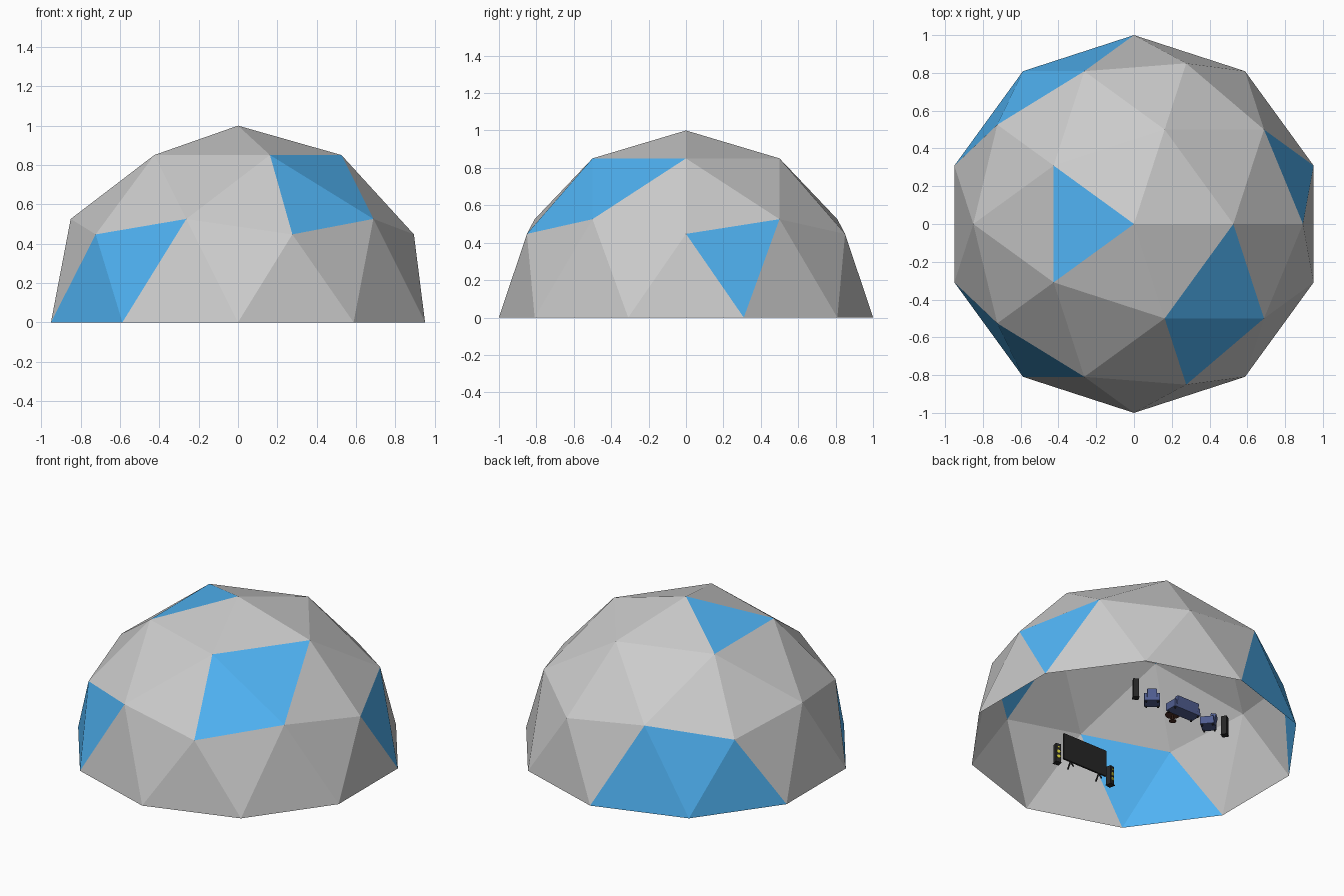
import bpy, bmesh
from math import sin, cos, radians
from mathutils import Matrix, Vector

if "Cube" in bpy.data.objects:
    bpy.data.objects.remove(bpy.data.objects["Cube"])


def material(name, rgb):
    m = bpy.data.materials.new(name)
    m.diffuse_color = (*rgb, 1)
    m.use_nodes = True
    m.node_tree.nodes["Principled BSDF"].inputs["Base Color"].default_value = m.diffuse_color
    return m


GLASS = material("blue_glass", (0.08, 0.45, 0.9))
FABRIC = material("navy_fabric", (0.08, 0.11, 0.28))
BLACK = material("black", (0.02, 0.02, 0.02))
YELLOW = material("yellow", (0.75, 0.7, 0.05))
WOOD = material("dark_wood", (0.08, 0.03, 0.02))


def finish(name, bm, mat=None, place=Matrix()):
    me = bpy.data.meshes.new(name)
    bm.to_mesh(me)
    bm.free()
    ob = bpy.data.objects.new(name, me)
    ob.matrix_world = place
    bpy.context.collection.objects.link(ob)
    if mat:
        me.materials.append(mat)
    return ob


def boxes(name, parts, mat, place=Matrix(), bevel=0):
    """Each part is (centre, size, tilt about x in degrees)."""
    bm = bmesh.new()
    for c, s, tilt in parts:
        bmesh.ops.create_cube(bm, size=1, matrix=Matrix.Translation(c)
                              @ Matrix.Rotation(radians(tilt), 4, 'X')
                              @ Matrix.Diagonal((*s, 1)))
    ob = finish(name, bm, mat, place)
    if bevel:
        mod = ob.modifiers.new("soft_edges", 'BEVEL')
        mod.width, mod.segments = bevel, 2
    return ob


def discs(name, parts, mat, place=Matrix(), axis='Z'):
    """Each part is (centre, radius, length)."""
    bm = bmesh.new()
    turn = Matrix.Rotation(radians(90), 4, 'X') if axis == 'Y' else Matrix()
    for c, r, h in parts:
        bmesh.ops.create_cone(bm, cap_ends=True, segments=20, radius1=r, radius2=r,
                              depth=h, matrix=Matrix.Translation(c) @ turn)
    return finish(name, bm, mat, place)


def at(x, y, angle=0):
    return Matrix.Translation((x, y, 0)) @ Matrix.Rotation(radians(angle), 4, 'Z')


# Geodesic dome: rings of a twice-divided icosahedron, addressed by ring and angle
RINGS = {'A': (0, 1), 'U': (0.5257, 0.8507), 'M': (0.8507, 0.5257),
         'L': (0.8944, 0.4472), 'B': (1, 0)}


def node(ring, a):
    r, z = RINGS[ring]
    return Vector((r * cos(radians(a)), r * sin(radians(a)), z))


faces = []
for k in range(5):
    a = 72 * k
    for tri in (("A", 0, "U", 0, "U", 72), ("U", 0, "M", 36, "U", 72),
                ("U", 0, "L", 0, "M", 36), ("U", 0, "M", -36, "L", 0),
                ("L", 0, "B", -18, "B", 18), ("M", 36, "B", 18, "B", 54),
                ("L", 0, "B", 18, "M", 36), ("M", -36, "B", -18, "L", 0)):
        faces.append([(tri[i], 0 if tri[i] == "A" else (a + tri[i + 1]) % 360)
                      for i in (0, 2, 4)])

# Glazed triangles, named by their corners
WINDOWS = [set(w.split()) for w in (
    "A0 U144 U216", "U288 U0 M324", "U288 L288 M324", "M36 L0 B18",
    "L216 B198 B234", "L216 M252 B234",
    "L144 B126 B162", "L144 M108 B126", "M108 B126 B90")]


def shell(name, glazed, mat=None):
    bm = bmesh.new()
    for f in faces:
        if ({r + str(a) for r, a in f} in WINDOWS) == glazed:
            bm.faces.new([bm.verts.new(node(r, a)) for r, a in f])
    bmesh.ops.remove_doubles(bm, verts=bm.verts, dist=0.001)
    finish(name, bm, mat)


shell("dome_panels", False)
shell("dome_windows", True, GLASS)


# Sofa and armchairs, facing -y before turning
def seat(name, width, cushions, place):
    inner = width - 0.036
    parts = [((0, 0, 0.022), (width, 0.085, 0.024), 0),
             ((0, 0.037, 0.056), (inner, 0.02, 0.062), -12)]
    parts += [((s * (width / 2 - 0.009), -0.002, 0.038), (0.018, 0.085, 0.048), 0)
              for s in (-1, 1)]
    w = inner / cushions
    for i in range(cushions):
        x = (i + 0.5) * w - inner / 2
        parts += [((x, -0.01, 0.04), (w * 0.96, 0.07, 0.016), 0),
                  ((x, 0.024, 0.068), (w * 0.94, 0.018, 0.044), -12)]
    boxes(name, parts, FABRIC, place, 0.004)
    discs(name + "_feet", [((sx * (width / 2 - 0.012), sy * 0.032, 0.005), 0.005, 0.01)
                           for sx in (-1, 1) for sy in (-1, 1)], BLACK, place)


seat("sofa", 0.2, 2, at(0, 0.458))
for side, s in (("left", -1), ("right", 1)):
    seat(side + "_armchair", 0.095, 1, at(s * 0.22, 0.43, -s * 40))

# Round coffee table
discs("coffee_table", [((0, 0, 0.045), 0.045, 0.006), ((0, 0, 0.023), 0.006, 0.04),
                       ((0, 0, 0.002), 0.022, 0.004)], WOOD, at(0, 0.36))

# Screen on splayed feet
boxes("screen", [((0, 0, 0.13), (0.33, 0.012, 0.175), 0)], BLACK, at(0, -0.46))
boxes("screen_feet", [((s * 0.11, y, 0.022), (0.008, 0.006, 0.052), t)
                      for s in (-1, 1) for y, t in ((-0.013, -30), (0.013, 30))],
      BLACK, at(0, -0.46))


# Four floor speakers with driver cones
def speaker(name, place):
    boxes(name, [((0, 0, 0.065), (0.034, 0.034, 0.124), 0),
                 ((0, 0, 0.002), (0.04, 0.04, 0.004), 0)], BLACK, place)
    discs(name + "_drivers", [((0, -0.018, z), r, 0.004) for z, r in
                              ((0.04, 0.011), (0.073, 0.011), (0.104, 0.006))],
          YELLOW, place, 'Y')


for side, s in (("left", -1), ("right", 1)):
    speaker("front_" + side + "_speaker", at(s * 0.207, -0.468, 180 + s * -12))
    speaker("rear_" + side + "_speaker", at(s * 0.348, 0.43, -s * 30))
